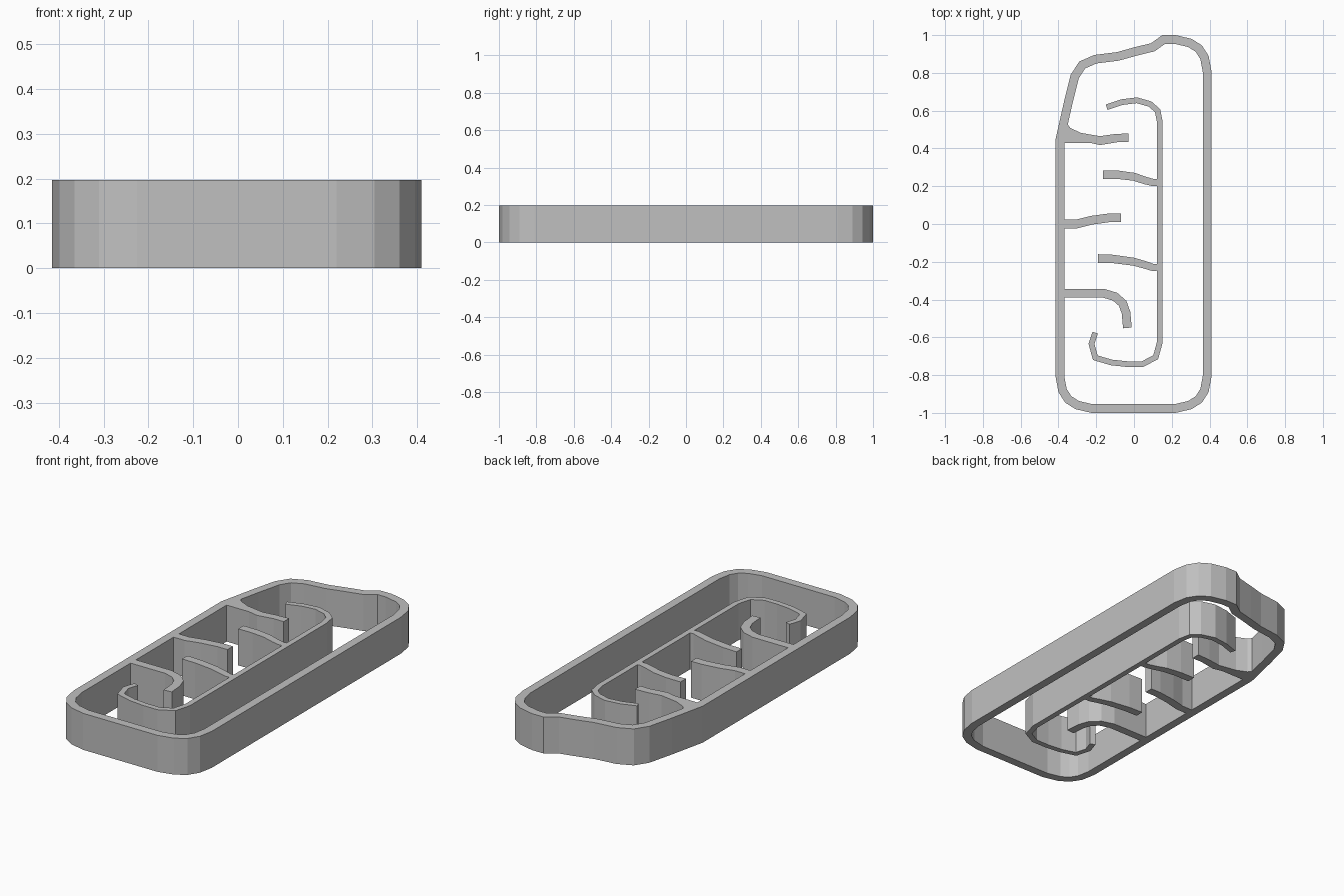
import bpy, bmesh
from mathutils import Vector

HEIGHT = 0.197

if "Cube" in bpy.data.objects:
    bpy.data.objects.remove(bpy.data.objects["Cube"], do_unlink=True)

grey = bpy.data.materials.new("plain grey")
grey.use_nodes = True
grey.diffuse_color = (0.53, 0.53, 0.53, 1)
grey.node_tree.nodes["Principled BSDF"].inputs["Base Color"].default_value = grey.diffuse_color


def normals(points, closed):
    """Mitred left-hand normal at each point of a path."""
    n, result = len(points), []
    for i, p in enumerate(points):
        before = points[i - 1] if closed or i else None
        after = points[(i + 1) % n] if closed or i < n - 1 else None
        a = (p - before).normalized() if before else (after - p).normalized()
        b = (after - p).normalized() if after else a
        na, nb = Vector((-a.y, a.x)), Vector((-b.y, b.x))
        m = (na + nb).normalized()
        result.append(m / max(m.dot(na), 0.5))
    return result


def wall(name, left, right, closed=False):
    """Upright wall between two matching edge lines."""
    bm = bmesh.new()
    rings = [[bm.verts.new((p.x, p.y, z)) for z in (0, HEIGHT) for p in (l, r)]
             for l, r in zip(left, right)]
    pairs = list(zip(rings, rings[1:]))
    if closed:
        pairs.append((rings[-1], rings[0]))
    for a, b in pairs:
        for i, j in ((0, 1), (1, 3), (3, 2), (2, 0)):
            bm.faces.new((a[i], a[j], b[j], b[i]))
    if not closed:
        for r in (rings[0], rings[-1]):
            bm.faces.new((r[0], r[1], r[3], r[2]))
    bmesh.ops.recalc_face_normals(bm, faces=bm.faces)
    mesh = bpy.data.meshes.new(name)
    bm.to_mesh(mesh)
    bm.free()
    mesh.materials.append(grey)
    obj = bpy.data.objects.new(name, mesh)
    bpy.context.collection.objects.link(obj)


def strip(name, path, start, end):
    """Wall following a centre line, with a width that may taper."""
    pts = [Vector(p) for p in path]
    half = [(start + (end - start) * i / (len(pts) - 1)) / 2 for i in range(len(pts))]
    offs = [n * h for n, h in zip(normals(pts, False), half)]
    wall(name, [p + o for p, o in zip(pts, offs)], [p - o for p, o in zip(pts, offs)])


# Outer frame: rounded corners, uneven far end
corner = [(0.41, 0.81), (0.395, 0.89), (0.36, 0.945), (0.305, 0.98), (0.22, 1)]
rim = [(0.15, 1)] + corner[::-1]
rim += [(x, -y) for x, y in corner] + [(-x - 0.005, -y) for x, y in corner[::-1]]
rim += [(-0.415, 0.45), (-0.37, 0.65), (-0.335, 0.79), (-0.29, 0.86), (-0.21, 0.895),
        (-0.09, 0.91), (0, 0.935), (0.09, 0.957)]
outer = [Vector(p) for p in rim]
inner = [p - n * 0.046 for p, n in zip(outer, normals(outer, True))]
wall("outer_frame", outer, inner, closed=True)

# Inner spine with hooked ends
strip("spine", [(-0.145, 0.618), (-0.065, 0.645), (0.015, 0.655), (0.085, 0.635),
                (0.125, 0.6), (0.137, 0.54), (0.137, -0.625), (0.115, -0.705),
                (0.045, -0.742), (-0.035, -0.742), (-0.12, -0.733), (-0.205, -0.708),
                (-0.225, -0.635), (-0.205, -0.575)], 0.03, 0.03)

# Flared baffle on the right side of the frame
upper = [(-0.375, 0.56), (-0.337, 0.508), (-0.28, 0.482), (-0.18, 0.465), (-0.11, 0.475), (-0.03, 0.48)]
lower = [(-0.375, 0.43), (-0.33, 0.43), (-0.235, 0.43), (-0.18, 0.418), (-0.09, 0.433), (-0.03, 0.433)]
wall("flared_baffle", [Vector(p) for p in upper], [Vector(p) for p in lower])

# Baffles growing from the frame
strip("middle_frame_baffle", [(-0.372, 0), (-0.305, 0), (-0.225, 0.02),
                              (-0.13, 0.033), (-0.07, 0.033)], 0.046, 0.046)
strip("curved_frame_baffle", [(-0.372, -0.367), (-0.16, -0.367), (-0.1, -0.385),
                              (-0.06, -0.42), (-0.042, -0.47), (-0.035, -0.55)], 0.046, 0.046)

# Baffles growing from the spine
strip("back_spine_baffle", [(-0.165, 0.26), (-0.08, 0.26), (0, 0.25),
                            (0.06, 0.23), (0.1, 0.22), (0.14, 0.22)], 0.046, 0.036)
strip("front_spine_baffle", [(-0.19, -0.183), (-0.11, -0.185), (0, -0.2),
                             (0.06, -0.217), (0.1, -0.23), (0.14, -0.228)], 0.046, 0.036)
